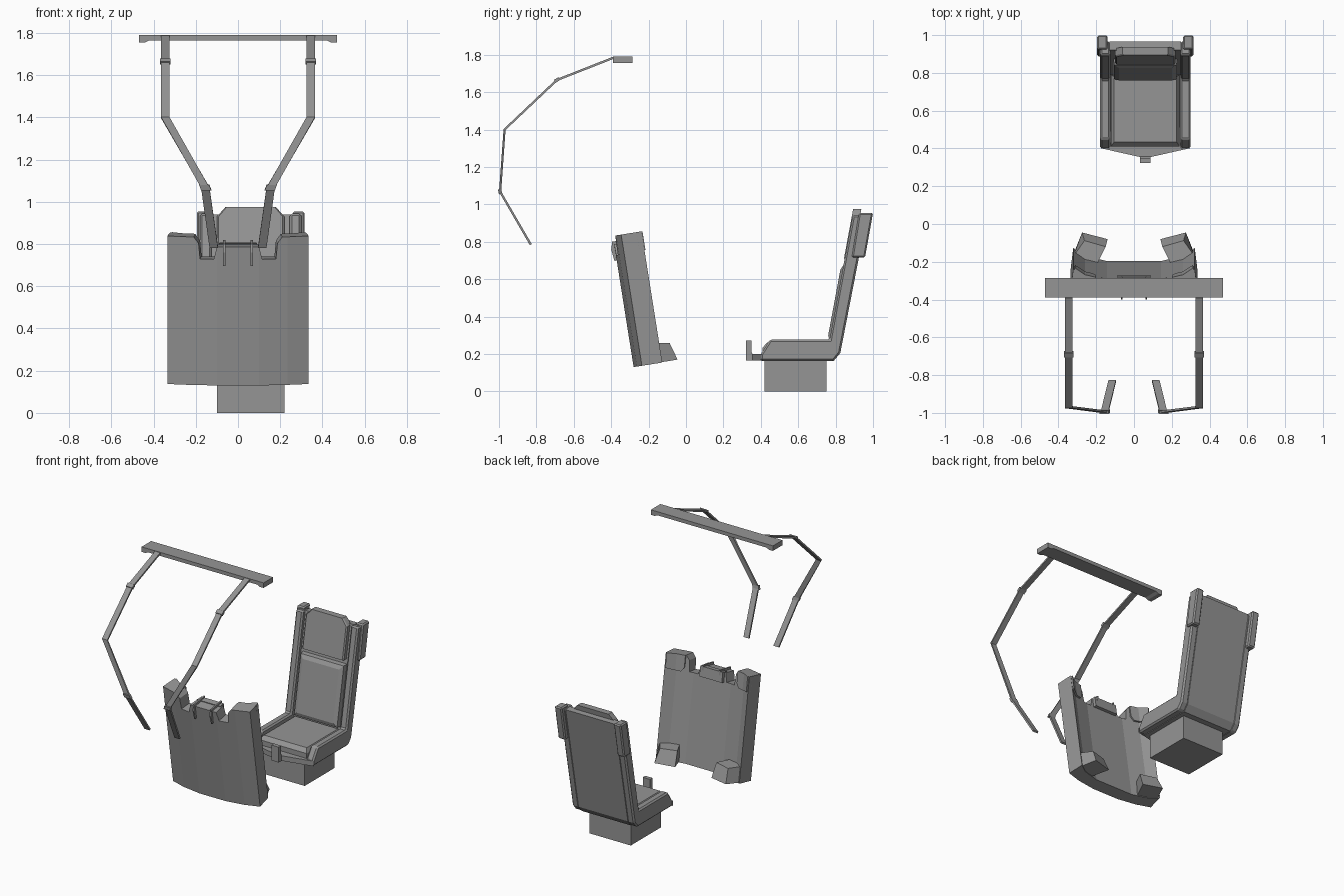
import bpy, bmesh, math
from mathutils import Vector

cube = bpy.data.objects.get("Cube")
if cube:
    bpy.data.objects.remove(cube, do_unlink=True)

GREY = (0.3, 0.3, 0.3, 1)
mat = bpy.data.materials.new("plain grey")
mat.use_nodes = True
mat.diffuse_color = GREY
mat.node_tree.nodes["Principled BSDF"].inputs["Base Color"].default_value = GREY


def sweep(name, sections):
    """Skin a row of matching cross-sections and cap both ends."""
    bm = bmesh.new()
    rings = [[bm.verts.new(p) for p in s] for s in sections]
    n = len(rings[0])
    for a, b in zip(rings, rings[1:]):
        for i in range(n):
            j = (i + 1) % n
            bm.faces.new((a[i], a[j], b[j], b[i]))
    bm.faces.new(rings[0][::-1])
    bm.faces.new(rings[-1])
    bmesh.ops.recalc_face_normals(bm, faces=bm.faces)
    mesh = bpy.data.meshes.new(name)
    bm.to_mesh(mesh)
    bm.free()
    mesh.materials.append(mat)
    ob = bpy.data.objects.new(name, mesh)
    bpy.context.collection.objects.link(ob)
    return ob


def side_prism(name, profile, x0, x1, bevel=0):
    """Extrude a (y, z) profile across x."""
    ob = sweep(name, [[(x, y, z) for y, z in profile] for x in (x0, x1)])
    if bevel:
        mod = ob.modifiers.new("chamfer", "BEVEL")
        mod.width, mod.segments = bevel, 1
    return ob


def box(name, x0, x1, y0, y1, z0, z1):
    return side_prism(name, [(y0, z0), (y1, z0), (y1, z1), (y0, z1)], x0, x1)


def lerp(x, table):
    """Piecewise linear lookup."""
    for (xa, ya), (xb, yb) in zip(table, table[1:]):
        if x <= xb:
            return ya + (yb - ya) * max(0, x - xa) / (xb - xa)
    return table[-1][1]


SIDES = (("left", 1), ("right", -1))

# ---- overhead frame ----
half_bar = [(0, 1.765), (0.42, 1.765), (0.44, 1.755), (0.47, 1.755), (0.47, 1.79)]
outline = half_bar + [(-x, z) for x, z in half_bar[:0:-1]]
sweep("overhead_bar", [[(x, y, z) for x, z in outline] for y in (-0.39, -0.285)])

path = [Vector(p) for p in ((0.345, -0.39, 1.783), (0.345, -0.69, 1.665),
        (0.345, -0.97, 1.40), (0.155, -0.994, 1.068), (0.115, -0.83, 0.785))]


def strut_section(p, along, side, w, t):
    n = Vector((0, -along.z, along.y)).normalized() * t
    u = Vector((w, 0, 0))
    return [((q.x) * side, q.y, q.z) for q in (p - u - n, p + u - n, p + u + n, p - u + n)]


for label, s in SIDES:
    sections = []
    for i, p in enumerate(path):
        along = path[min(i + 1, len(path) - 1)] - path[max(i - 1, 0)]
        sections.append(strut_section(p, along, s, 0.02, 0.006))
    sweep(label + "_strut", sections)
    for i, w in ((1, 0.025), (3, 0.024)):
        d = (path[i + 1] - path[i - 1]).normalized()
        sweep(label + "_strut_collar",
              [strut_section(path[i] + d * k, d, s, w, 0.009) for k in (-0.014, 0.014)])

# ---- curved front panel, leaning forward ----
LEAN = math.radians(9)


def tilt(x, d, h):
    return (x, -0.28 + d * math.cos(LEAN) - h * math.sin(LEAN),
            0.13 + d * math.sin(LEAN) + h * math.cos(LEAN))


FRONT = [(0, 0), (0.1, 0), (0.235, 0.018), (0.335, 0.045)]
BACK = [(0, 0.085), (0.15, 0.085), (0.27, 0.112), (0.335, 0.155)]


def panel_column(x, h0, h1, extra=0, from_back=False):
    f, b = lerp(abs(x), FRONT), lerp(abs(x), BACK)
    f = b - 0.02 if from_back else f
    xb = x * 0.96
    return [tilt(x, f, h0), tilt(x, f, h1), tilt(xb, b + extra, h1), tilt(xb, b + extra, h0)]


half = [(0.1, 0.665), (0.115, 0.605), (0.15, 0.605), (0.18, 0.605), (0.187, 0.68),
        (0.21, 0.71), (0.235, 0.71), (0.27, 0.71), (0.335, 0.71)]
columns = [(-x, h) for x, h in half[::-1]] + half
sweep("front_panel", [panel_column(x, 0, h) for x, h in columns])

# raised instrument box and its fins
sweep("instrument_box", [panel_column(x, 0.6, 0.67, 0.02, True) for x in (-0.09, 0.09)])
for label, s in SIDES:
    sweep(label + "_fin", [[tilt(s * x, d, h) for d, h in
          ((-0.012, 0.575), (0.1, 0.61), (0.11, 0.68), (-0.008, 0.68), (-0.02, 0.64))]
          for x in (0.06, 0.07)])
    # shoulder pad at each upper corner
    sweep(label + "_shoulder_pad", [panel_column(s * x, h, 0.71, 0.012, True)
          for x, h in ((0.21, 0.63), (0.23, 0.6), (0.27, 0.6), (0.325, 0.61))])
    # lug at each lower corner
    low = [(0.14, -0.08, 0.165), (0.275, -0.045, 0.17), (0.325, -0.17, 0.15), (0.2, -0.22, 0.145)]
    top = [(0.15, -0.12, 0.26), (0.262, -0.088, 0.26), (0.32, -0.17, 0.26), (0.2, -0.22, 0.26)]
    sweep(label + "_lug", [[(s * x, y, z) for x, y, z in ring] for ring in (low, top)])

# ---- seat ----
CX = 0.06
box("seat_base", CX - 0.16, CX + 0.16, 0.42, 0.75, 0, 0.17)

wall = [(0.4, 0.163), (0.79, 0.163), (0.825, 0.205), (0.967, 0.935), (0.892, 0.945),
        (0.768, 0.278), (0.45, 0.278), (0.4, 0.2)]
shell = [(0.4, 0.163), (0.79, 0.163), (0.825, 0.205), (0.967, 0.935), (0.92, 0.94),
         (0.79, 0.225), (0.4, 0.2)]
side_prism("seat_shell", shell, CX - 0.19, CX + 0.19)
for label, s in SIDES:
    side_prism(label + "_seat_wall", wall, CX + s * 0.185, CX + s * 0.24, 0.01)
    # upper side block
    block = [(0.886, 0.715), (0.957, 0.715), (1.0, 0.955), (0.925, 0.955)]
    side_prism(label + "_head_block", block, CX + s * 0.2, CX + s * 0.255, 0.008)


def lean_y(z, offset):
    return 0.768 + (z - 0.278) * 0.186 + offset


# seat cushion with sloped borders
sweep("seat_cushion", [[(CX - w, y0, z), (CX + w, y0, z), (CX + w, y1, z), (CX - w, y1, z)]
      for w, y0, y1, z in ((0.182, 0.41, 0.79, 0.2), (0.182, 0.41, 0.79, 0.235),
                           (0.165, 0.435, 0.78, 0.262))])

# lower back cushion, raised in two steps
sweep("back_cushion", [[(CX + a * w, lean_y(z, o), z) for a, z in
      ((-1, z0), (1, z0), (1, z1), (-1, z1))]
      for w, z0, z1, o in ((0.17, 0.27, 0.68, 0.04), (0.165, 0.275, 0.675, 0.0),
                           (0.14, 0.3, 0.65, -0.012))])

# head plate with clipped upper corners
plate = [(-0.16, 0.71), (0.16, 0.71), (0.16, 0.93), (0.12, 0.975), (-0.12, 0.975), (-0.16, 0.93)]
sweep("head_plate", [[(CX + x * k, lean_y(z, o), z) for x, z in plate]
      for k, o in ((1, 0.04), (1, 0.004), (0.95, -0.004))])

# pointed seat front and grip
nose = [(-0.24, 0.402), (-0.03, 0.355), (0.03, 0.355), (0.24, 0.402)]
sweep("seat_nose", [[(CX + x, y, z) for x, y in nose] for z in (0.165, 0.2)])
side_prism("front_grip", [(0.322, 0.165), (0.36, 0.165), (0.36, 0.195), (0.35, 0.21),
           (0.35, 0.272), (0.322, 0.272)], CX - 0.028, CX + 0.028)
